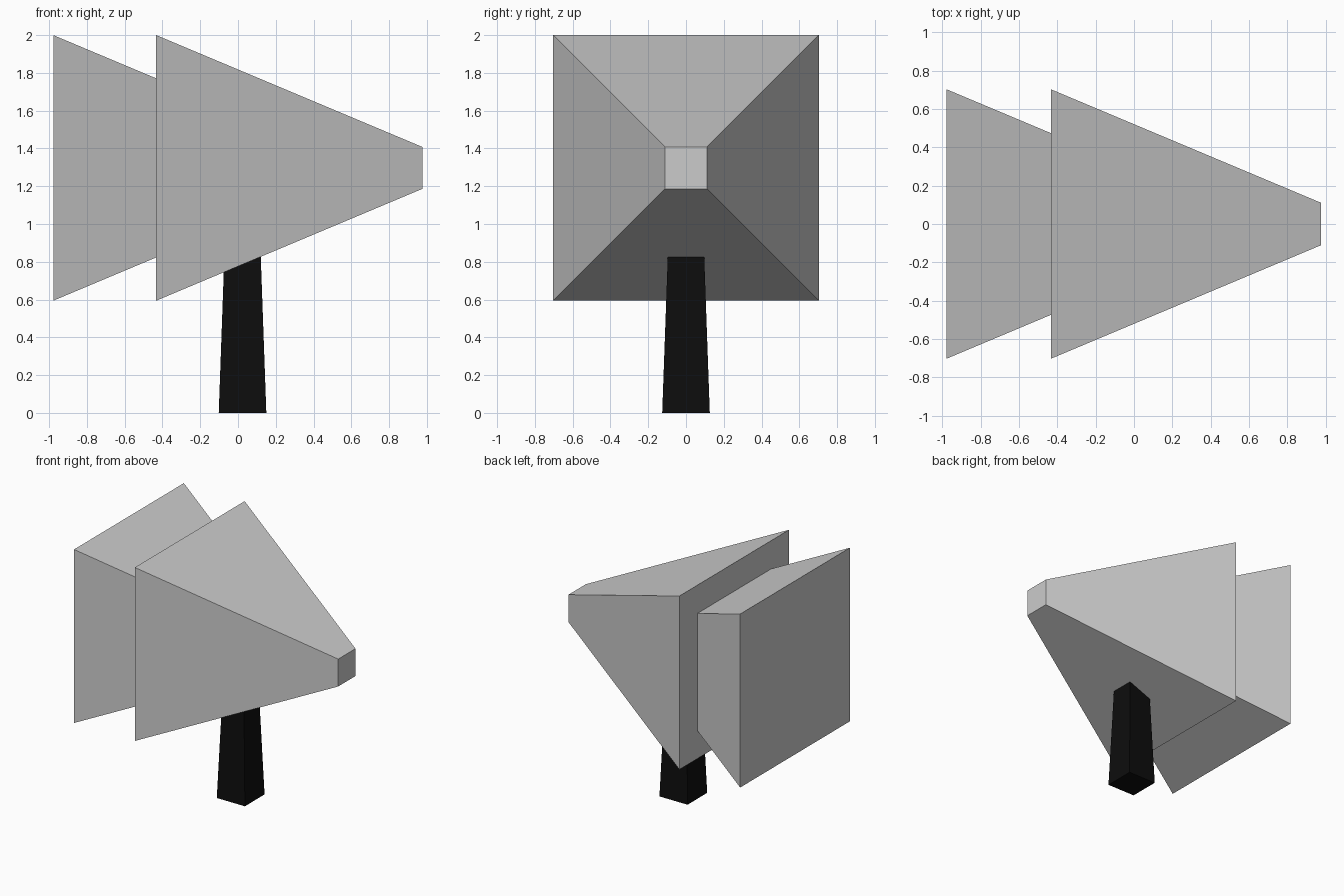
import bpy, bmesh
from math import pi, sqrt
from mathutils import Matrix

if "Cube" in bpy.data.objects:
    bpy.data.objects.remove(bpy.data.objects["Cube"])


def frustum(name, half_a, half_b, length, matrix):
    """Square frustum from local z = 0 (half_a) to z = length (half_b)."""
    bm = bmesh.new()
    bmesh.ops.create_cone(bm, cap_ends=True, segments=4,
                          radius1=half_a * sqrt(2), radius2=half_b * sqrt(2),
                          depth=length)
    bmesh.ops.rotate(bm, matrix=Matrix.Rotation(pi / 4, 3, 'Z'), verts=bm.verts)
    bmesh.ops.translate(bm, vec=(0, 0, length / 2), verts=bm.verts)
    bmesh.ops.transform(bm, matrix=matrix, verts=bm.verts)
    mesh = bpy.data.meshes.new(name)
    bm.to_mesh(mesh)
    bm.free()
    obj = bpy.data.objects.new(name, mesh)
    bpy.context.collection.objects.link(obj)
    return obj


# Two identical sideways pyramids, the rear one tucked into the front one
for name, x in (("front_arrow_head", -0.433), ("rear_arrow_head", -0.978)):
    frustum(name, 0.703, 0.111, 1.409,
            Matrix.Translation((x, 0, 1.297)) @ Matrix.Rotation(pi / 2, 4, 'Y'))

# Tapered black post, running up into the front pyramid
post = frustum("post", 0.126, 0.091, 0.98, Matrix.Translation((0.024, 0, 0)))
black = bpy.data.materials.new("black")
black.diffuse_color = (0.004, 0.004, 0.004, 1)
black.use_nodes = True
black.node_tree.nodes["Principled BSDF"].inputs["Base Color"].default_value = black.diffuse_color
post.data.materials.append(black)
